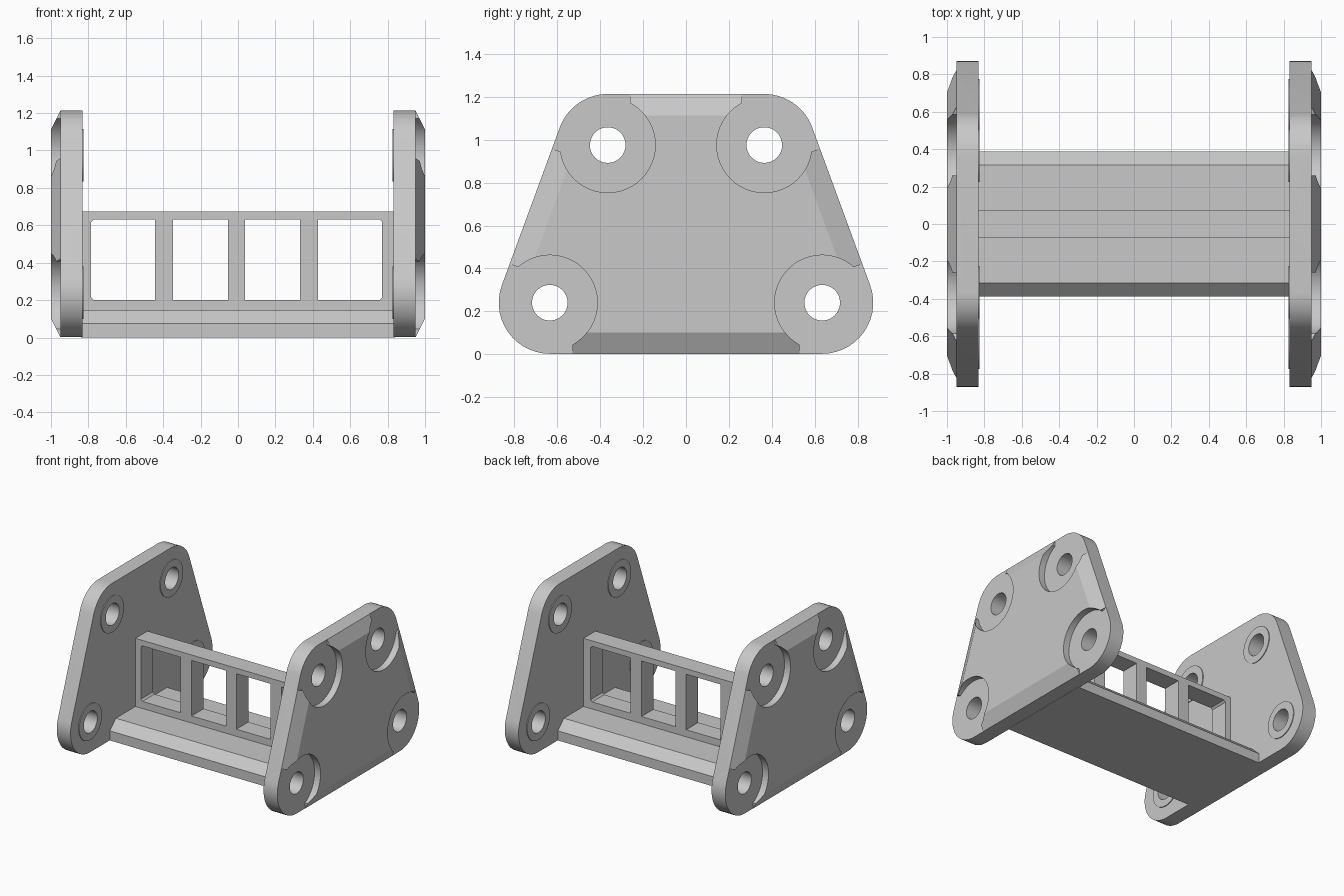
import bpy, bmesh, math
from mathutils import Vector

cube = bpy.data.objects.get("Cube")
if cube:
    bpy.data.objects.remove(cube, do_unlink=True)

grey = bpy.data.materials.new("plain_grey")
grey.use_nodes = True
GREY = (0.58, 0.58, 0.58, 1)
grey.diffuse_color = GREY
grey.node_tree.nodes["Principled BSDF"].inputs["Base Color"].default_value = GREY


def loft(name, rings):
    """Closed solid through matching rings of 3D points."""
    bm = bmesh.new()
    rows = [[bm.verts.new(p) for p in ring] for ring in rings]
    n = len(rows[0])
    for lower, upper in zip(rows, rows[1:]):
        for i in range(n):
            j = (i + 1) % n
            bm.faces.new((lower[i], lower[j], upper[j], upper[i]))
    bm.faces.new(rows[0])
    bm.faces.new(rows[-1])
    bmesh.ops.recalc_face_normals(bm, faces=bm.faces)
    mesh = bpy.data.meshes.new(name)
    bm.to_mesh(mesh)
    bm.free()
    mesh.materials.append(grey)
    ob = bpy.data.objects.new(name, mesh)
    bpy.context.collection.objects.link(ob)
    return ob


def along_x(points, x):
    return [(x, p[0], p[1]) for p in points]


def prism_x(name, points, x0, x1):
    return loft(name, [along_x(points, x0), along_x(points, x1)])


def combine(ob, tool, operation):
    """Apply a boolean and remove the tool object."""
    tool.hide_render = True
    mod = ob.modifiers.new("cut", "BOOLEAN")
    mod.operation = operation
    mod.solver = "EXACT"
    mod.object = tool
    bpy.context.view_layer.objects.active = ob
    bpy.ops.object.modifier_apply(modifier=mod.name)
    bpy.data.objects.remove(tool, do_unlink=True)


def smooth(ob):
    bpy.ops.object.select_all(action="DESELECT")
    ob.select_set(True)
    bpy.context.view_layer.objects.active = ob
    bpy.ops.object.shade_smooth_by_angle(angle=math.radians(20))


def polar(angle):
    return Vector((math.cos(angle), math.sin(angle)))


def arc(centre, r, a0, a1, steps):
    return [centre + r * polar(a0 + (a1 - a0) * i / steps) for i in range(steps + 1)]


def circle(centre, r):
    return arc(centre, r, 0, math.tau, 48)[:-1]


# Plate corners: centre with the angles of the two edge normals meeting there
SLANT = math.atan2(0.27, 0.735)
CORNERS = [
    (Vector((0.365, 0.975)), SLANT, math.pi / 2),
    (Vector((-0.365, 0.975)), math.pi / 2, math.pi - SLANT),
    (Vector((-0.635, 0.24)), math.pi - SLANT, 1.5 * math.pi),
    (Vector((0.635, 0.24)), 1.5 * math.pi, math.tau + SLANT),
]
INNER, SHOULDER, OUTER = 0.831, 0.95, 1.0


def outline(r):
    return [p for c, a0, a1 in CORNERS for p in arc(c, r, a0, a1, 14)]


def corner_wedge(c, a0, a1):
    """Area between a bolt seat and the plate corner behind it."""
    n0, n1 = polar(a0), polar(a1)
    t0, t1 = polar(a0 - math.pi / 2), polar(a1 + math.pi / 2)
    start, end = c + 0.105 * t0, c + 0.105 * t1
    return [c, start, start + 0.4 * n0, c + 0.6 * polar((a0 + a1) / 2),
            end + 0.4 * n1, end]


# Side plates with chamfered raised field, bolt seats and inner bosses
for side, s in (("left", 1), ("right", -1)):
    plate = loft(side + "_side_plate", [
        along_x(outline(0.238), s * INNER),
        along_x(outline(0.238), s * SHOULDER),
        along_x(outline(0.138), s * OUTER),
    ])
    for c, a0, a1 in CORNERS:
        seat = prism_x("seat_cutter", circle(c, 0.222), s * 0.949, s * 1.1)
        combine(plate, seat, "DIFFERENCE")
        wedge = prism_x("wedge_cutter", corner_wedge(c, a0, a1), s * 0.949, s * 1.1)
        combine(plate, wedge, "DIFFERENCE")
        boss = prism_x("boss", circle(c, 0.14), s * 0.825, s * 0.88)
        combine(plate, boss, "UNION")
        hole = prism_x("hole_cutter", circle(c, 0.083), s * 0.7, s * 1.1)
        combine(plate, hole, "DIFFERENCE")
    smooth(plate)

# Cross beam: chamfered base with an upright web
half = [(0.388, 0), (0.388, 0.075), (0.315, 0.145), (0.074, 0.145), (0.074, 0.675)]
profile = half + [(-y, z) for y, z in reversed(half)]
beam = prism_x("cross_beam", profile, -0.84, 0.84)

# Four windows through the web, outermost corners eased
LOW, HIGH, EASE = 0.2, 0.632, 0.014
for x0, x1 in ((-0.785, -0.444), (-0.348, -0.053), (0.037, 0.332), (0.428, 0.77)):
    e0 = EASE if x0 < -0.5 else 0.001
    e1 = EASE if x1 > 0.5 else 0.001
    shape = [(x0 + e0, LOW), (x1 - e1, LOW), (x1, LOW + e1), (x1, HIGH - e1),
             (x1 - e1, HIGH), (x0 + e0, HIGH), (x0, HIGH - e0), (x0, LOW + e0)]
    window = loft("window_cutter", [[(x, y, z) for x, z in shape] for y in (-0.3, 0.3)])
    combine(beam, window, "DIFFERENCE")
smooth(beam)
